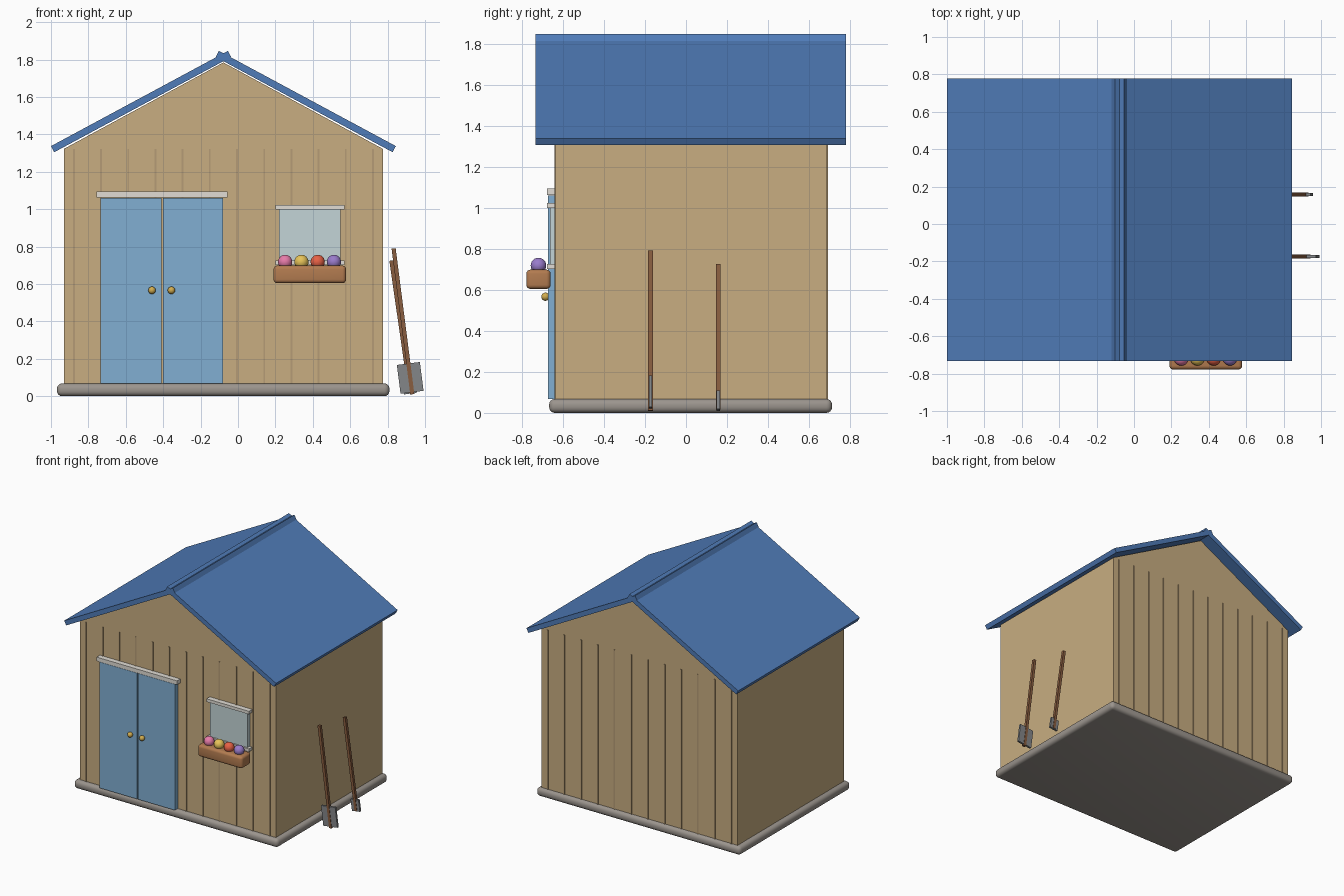
import bpy, bmesh, math
from mathutils import Vector

if "Cube" in bpy.data.objects:
    bpy.data.objects.remove(bpy.data.objects["Cube"])


def material(name, rgb):
    m = bpy.data.materials.new(name)
    m.diffuse_color = (*rgb, 1)
    m.use_nodes = True
    m.node_tree.nodes["Principled BSDF"].inputs["Base Color"].default_value = m.diffuse_color
    return m


TAN = material("tan_wood", (0.58, 0.42, 0.22))
SEAM = material("seam_wood", (0.46, 0.33, 0.18))
ROOF = material("roof_blue", (0.08, 0.2, 0.48))
DOOR = material("door_blue", (0.22, 0.43, 0.65))
TRIM = material("trim_white", (0.75, 0.72, 0.66))
GLASS = material("glass", (0.55, 0.66, 0.68))
STONE = material("stone", (0.33, 0.3, 0.27))
CLAY = material("planter_brown", (0.45, 0.2, 0.08))
WOOD = material("handle_brown", (0.25, 0.11, 0.05))
STEEL = material("steel", (0.23, 0.24, 0.25))
GOLD = material("gold", (0.65, 0.42, 0.08))


def finish(name, bm, mat):
    bmesh.ops.recalc_face_normals(bm, faces=bm.faces)
    me = bpy.data.meshes.new(name)
    bm.to_mesh(me)
    bm.free()
    ob = bpy.data.objects.new(name, me)
    bpy.context.collection.objects.link(ob)
    me.materials.append(mat)
    return ob


def box(name, x, y, z, mat, bevel=0.0):
    """Box from (min, max) ranges, with optional rounded edges."""
    bm = bmesh.new()
    bmesh.ops.create_cube(bm, size=1)
    for v in bm.verts:
        v.co = Vector([(r[0] + r[1]) / 2 + c * (r[1] - r[0]) for c, r in zip(v.co, (x, y, z))])
    if bevel:
        bmesh.ops.bevel(bm, geom=bm.edges[:], offset=bevel, segments=4, profile=0.5, affect='EDGES')
        for f in bm.faces:
            f.smooth = True
    ob = finish(name, bm, mat)
    if bevel:
        bpy.context.view_layer.objects.active = ob
        ob.select_set(True)
        bpy.ops.object.shade_smooth_by_angle(angle=math.radians(35))
        ob.select_set(False)
    return ob


def prism(name, outline, y0, y1, mat):
    """Extrude an x-z outline along y."""
    bm = bmesh.new()
    f = bm.faces.new([bm.verts.new((x, y0, z)) for x, z in outline])
    g = bmesh.ops.extrude_face_region(bm, geom=[f])["geom"]
    bmesh.ops.translate(bm, vec=(0, y1 - y0, 0), verts=[v for v in g if isinstance(v, bmesh.types.BMVert)])
    return finish(name, bm, mat)


def ball(name, loc, r, mat):
    bm = bmesh.new()
    bmesh.ops.create_uvsphere(bm, u_segments=20, v_segments=12, radius=r)
    bmesh.ops.translate(bm, vec=loc, verts=bm.verts)
    for f in bm.faces:
        f.smooth = True
    return finish(name, bm, mat)


CX = -0.078                 # centre line of the shed
Y0, Y1 = -0.636, 0.687      # front and back wall planes

# Foundation and walls with gables
box("foundation", (-0.968, 0.81), (-0.667, 0.712), (0.0, 0.068), STONE, 0.028)
prism("walls", [(CX - 0.853, 0.06), (CX + 0.853, 0.06), (CX + 0.853, 1.322),
                (CX, 1.784), (CX - 0.853, 1.322)], Y0, Y1, TAN)

# Plank seams front and back
for i in range(12):
    x = CX + (i - 5.5) * 0.1454
    for side, y in (("front", Y0), ("back", Y1)):
        box(f"plank_seam_{side}_{i}", (x - 0.005, x + 0.005), (y - 0.005, y + 0.005), (0.06, 1.322), SEAM)

# Two roof slabs crossing at the ridge
a, t = math.radians(28.26), 0.037
for name, s in (("roof_left", -1), ("roof_right", 1)):
    top = [(0.922, 1.337), (-0.024, 1.846)]
    low = [(x - t * math.sin(a), z - t * math.cos(a)) for x, z in reversed(top)]
    prism(name, [(CX + s * x, z) for x, z in top + low], -0.733, 0.779, ROOF)

# Double door with knobs and lintel
for name, x0, x1, k in (("left", -0.735, -0.408, -0.46), ("right", -0.402, -0.079, -0.356)):
    box(f"door_{name}", (x0, x1), (-0.672, Y0 + 0.005), (0.068, 1.059), DOOR)
    ball(f"knob_{name}", (k, -0.685, 0.566), 0.02, GOLD)
box("door_lintel", (-0.757, -0.057), (-0.677, Y0), (1.063, 1.094), TRIM)

# Window pane with top and bottom rails
box("window_pane", (0.219, 0.549), (-0.663, Y0 + 0.005), (0.71, 1.01), GLASS)
for name, z in (("top", 1.01), ("bottom", 0.714)):
    box(f"window_rail_{name}", (0.2, 0.569), (-0.677, Y0), (z - 0.012, z + 0.012), TRIM)

# Flower box
box("flower_box", (0.19, 0.578), (-0.778, -0.66), (0.604, 0.698), CLAY, 0.02)
colours = [(0.8, 0.2, 0.4), (0.8, 0.55, 0.1), (0.8, 0.12, 0.06), (0.32, 0.2, 0.6)]
for i, c in enumerate(colours):
    ball(f"flower_{i}", (0.252 + i * 0.087, -0.719, 0.718), 0.038, material(f"petal_{i}", c))


def tool(name, y, top, bottom, blade_w, blade_h, blade_z):
    """Leaning tool: square handle and a flat blade, both tilted about y."""
    p, q = Vector((top[0], y, top[1])), Vector((bottom[0], y, bottom[1]))
    tilt = math.atan2(p.x - q.x, p.z - q.z)
    length = (p - q).length
    h = box(f"{name}_handle", (-0.011, 0.011), (-0.011, 0.011), (0, length), WOOD)
    b = box(f"{name}_blade", (-blade_w / 2, blade_w / 2), (-0.008, 0.008),
            (blade_z, blade_z + blade_h), STEEL)
    for ob in (h, b):
        ob.location = q
        ob.rotation_euler.y = tilt


# Tools leaning on the right wall
tool("shovel", -0.173, (0.832, 0.79), (0.932, 0.01), 0.124, 0.155, 0.011)
tool("small_spade", 0.157, (0.82, 0.725), (0.922, 0.018), 0.07, 0.09, -0.004)
